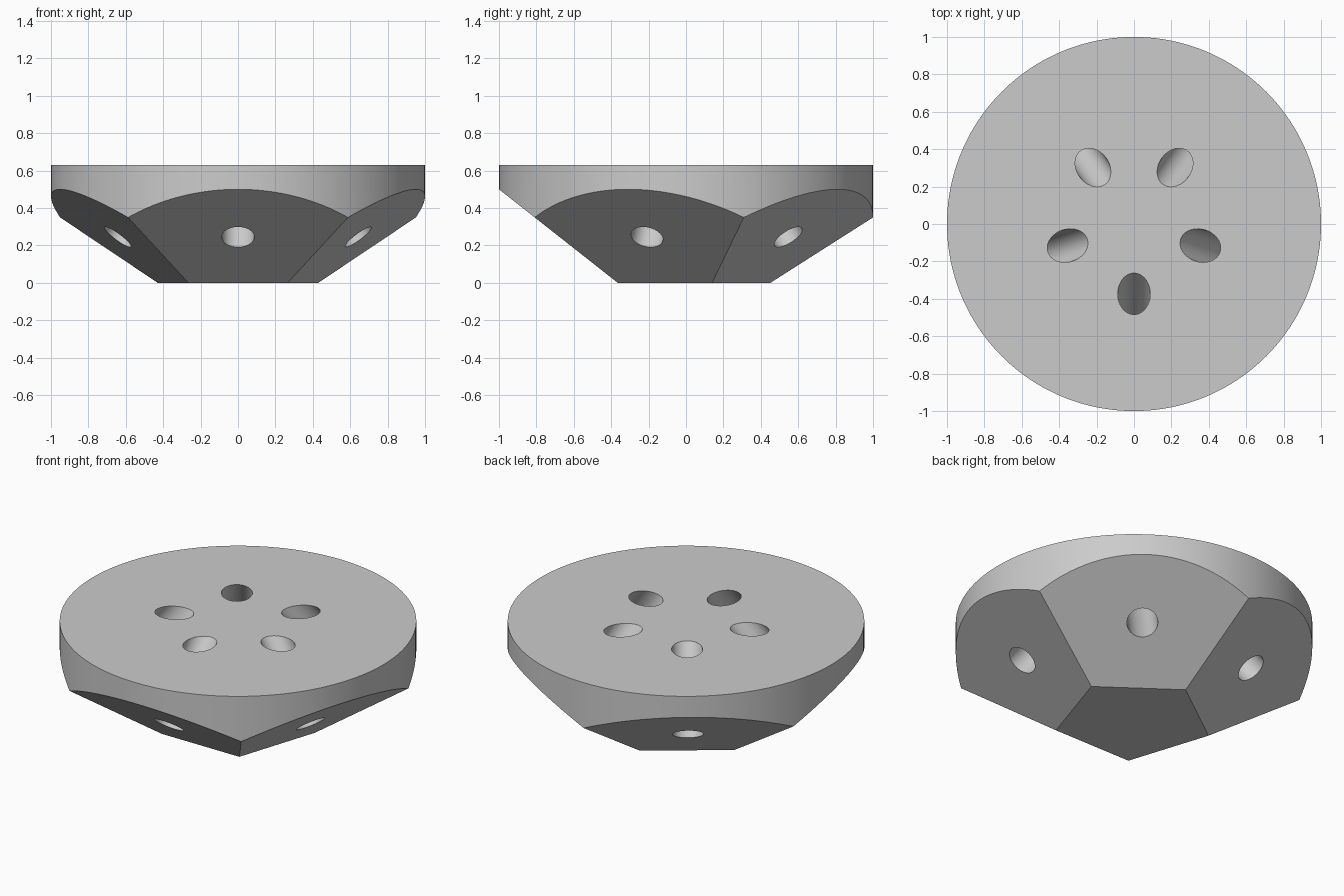
import bpy, bmesh
from math import pi, radians, sin, cos, atan2
from mathutils import Vector

if "Cube" in bpy.data.objects:
    bpy.data.objects.remove(bpy.data.objects["Cube"], do_unlink=True)

HEIGHT = 0.63        # overall height of the disc
RIM_Z = 0.5          # top of each slanted facet at the rim
APOTHEM = 0.365      # centre to edge of the base pentagon
HOLE_R = 0.087
HOLE_Z = 0.245       # height of the hole on its facet
SIDES = 5
slope = atan2(RIM_Z, 1 - APOTHEM)

grey = bpy.data.materials.new("plain grey")
grey.use_nodes = True
colour = (0.6, 0.6, 0.6, 1)
grey.diffuse_color = colour
grey.node_tree.nodes["Principled BSDF"].inputs["Base Color"].default_value = colour


def outward(i):
    """Horizontal direction of facet i, the first facing the front."""
    a = -pi / 2 + i * 2 * pi / SIDES
    return Vector((cos(a), sin(a), 0))


def facet_normal(i):
    return outward(i) * sin(slope) - Vector((0, 0, cos(slope)))


# Disc with five slanted facets sliced off its underside
bpy.ops.mesh.primitive_cylinder_add(vertices=160, radius=1, depth=HEIGHT,
                                    location=(0, 0, HEIGHT / 2))
body = bpy.context.object
body.name = "faceted_disc"
bpy.ops.object.transform_apply(location=True)
bm = bmesh.new()
bm.from_mesh(body.data)
for i in range(SIDES):
    cut = bmesh.ops.bisect_plane(
        bm, geom=bm.verts[:] + bm.edges[:] + bm.faces[:], dist=1e-5,
        plane_co=outward(i) * APOTHEM, plane_no=facet_normal(i), clear_outer=True)
    rim = [e for e in bm.edges if e.is_boundary]
    bmesh.ops.holes_fill(bm, edges=rim, sides=0)
bmesh.ops.recalc_face_normals(bm, faces=bm.faces)
bm.to_mesh(body.data)
bm.free()

# Holes bored square to each facet, right through to the top
for i in range(SIDES):
    n = facet_normal(i)
    entry = outward(i) * (APOTHEM + HOLE_Z * cos(slope) / sin(slope)) + Vector((0, 0, HOLE_Z))
    leave = entry - n * (HEIGHT - HOLE_Z) / cos(slope)
    start, end = entry + n * 0.15, leave - n * 0.15
    bpy.ops.mesh.primitive_cylinder_add(
        vertices=48, radius=HOLE_R, depth=(end - start).length,
        location=(start + end) / 2, rotation=n.to_track_quat('Z', 'Y').to_euler())
    drill = bpy.context.object
    drill.name = "hole_cutter"
    drill.hide_render = True
    bpy.context.view_layer.objects.active = body
    mod = body.modifiers.new("hole", 'BOOLEAN')
    mod.operation = 'DIFFERENCE'
    mod.solver = 'EXACT'
    mod.object = drill
    bpy.ops.object.modifier_apply(modifier=mod.name)
    bpy.data.objects.remove(drill, do_unlink=True)

# Finish: one grey, smooth walls with crisp edges
body.data.materials.clear()
body.data.materials.append(grey)
for face in body.data.polygons:
    face.material_index = 0
bpy.ops.object.select_all(action='DESELECT')
body.select_set(True)
bpy.context.view_layer.objects.active = body
bpy.ops.object.shade_smooth_by_angle(angle=radians(30))
